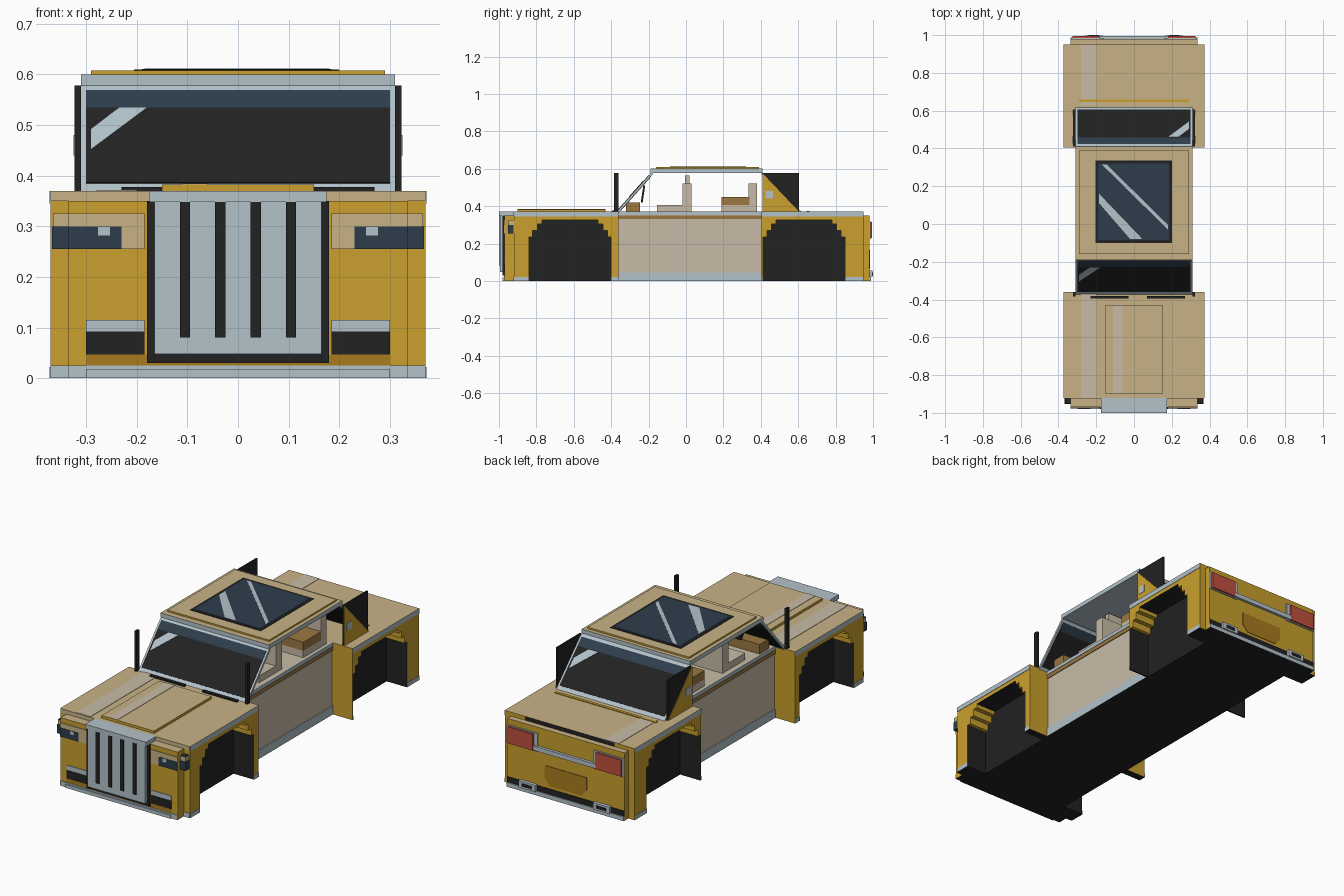
import bpy
import bmesh
from mathutils import Vector

if "Cube" in bpy.data.objects:
    bpy.data.objects.remove(bpy.data.objects["Cube"])

COLOURS = {
    "yellow": (0.59, 0.35, 0.027), "dark_yellow": (0.40, 0.20, 0.013),
    "sand": (0.58, 0.45, 0.24), "beige": (0.58, 0.50, 0.38),
    "pale_blue": (0.45, 0.54, 0.59), "black": (0.016, 0.016, 0.016),
    "navy": (0.027, 0.048, 0.072), "red": (0.53, 0.08, 0.048),
    "brown": (0.33, 0.19, 0.055),
}
MATS = {}
for key, rgb in COLOURS.items():
    MATS[key] = bpy.data.materials.new(key)
    MATS[key].diffuse_color = (*rgb, 1)


def prism(name, pts, origin, u, v, w, colour, rule=None):
    """Extrude a flat outline by w; rule(centre, normal) may recolour faces."""
    o, u, v, w = map(Vector, (origin, u, v, w))
    bm = bmesh.new()
    a = [bm.verts.new(o + u * p + v * q) for p, q in pts]
    b = [bm.verts.new(x.co + w) for x in a]
    bm.faces.new(a)
    bm.faces.new(b[::-1])
    for i in range(len(a)):
        j = (i + 1) % len(a)
        bm.faces.new((a[i], b[i], b[j], a[j]))
    bmesh.ops.recalc_face_normals(bm, faces=bm.faces)
    bm.normal_update()
    me = bpy.data.meshes.new(name)
    keys = list(COLOURS) if rule else [colour]
    for k in keys:
        me.materials.append(MATS[k])
    if rule:
        for f in bm.faces:
            f.material_index = keys.index(rule(f.calc_center_median(), f.normal) or colour)
    bm.to_mesh(me)
    bm.free()
    ob = bpy.data.objects.new(name, me)
    bpy.context.collection.objects.link(ob)
    return ob


def box(name, xs, ys, zs, colour, top=None, both=False):
    def rule(c, n):
        if n.z > 0.9:
            return top
        if n.z < -0.9 and c.z < 0.01:
            return "black"
    for s in ((1, -1) if both else (1,)):
        x0, x1 = sorted((xs[0] * s, xs[1] * s))
        label = name if not both else name + ("_right" if s > 0 else "_left")
        prism(label, [(x0, ys[0]), (x1, ys[0]), (x1, ys[1]), (x0, ys[1])],
              (0, 0, zs[0]), (1, 0, 0), (0, 1, 0), (0, 0, zs[1] - zs[0]), colour, rule)


def rect(x0, x1, y0, y1):
    return [(x0, y0), (x1, y0), (x1, y1), (x0, y1)]


# Central body: hood block, cabin tub and rear deck block
box("hood_core", (-.255, .255), (-.92, -.36), (0, .37), "black", "sand")
box("cabin_tub", (-.255, .255), (-.36, .405), (0, .37), "beige", "beige")
box("rear_core", (-.255, .255), (.405, .95), (0, .37), "black", "sand")
box("door_sill", (.255, .259), (-.36, .405), (0, .045), "pale_blue", both=True)
box("door_stripe", (.255, .259), (-.36, .405), (.33, .35), "brown", both=True)
box("door_top_trim", (.255, .259), (-.36, .405), (.352, .37), "pale_blue", both=True)


# Fenders with stepped wheel openings
def fender(name, y0, y1, a, b):
    steps = [(0, 0), (0, .235), (.02, .235), (.02, .27), (.045, .27), (.045, .305),
             (.07, .305), (.07, .325)]
    arch = [(a + p, q) for p, q in steps] + [(b - p, q) for p, q in steps[::-1]]
    outline = [(y0, 0)] + arch + [(y1, 0), (y1, .37), (y0, .37)]

    def rule(c, n):
        if n.z > .9:
            return "sand"
        if n.z < -.9 and (c.z < .01 or c.z > .32):
            return "black"
        if abs(n.y) > .9 and c.z < .2 and min(abs(c.y - a), abs(c.y - b)) < .005:
            return "black"
    for s, side in ((1, "right"), (-1, "left")):
        prism(f"{name}_{side}", outline, (.255 * s, 0, 0), (0, 1, 0), (0, 0, 1),
              (.115 * s, 0, 0), "yellow", rule)
    box(name + "_top_trim", (.37, .372), (y0, y1), (.345, .37), "pale_blue", "sand", True)
    for i, (p, q) in enumerate(((y0, a), (b, y1))):
        box(f"{name}_foot_trim_{i}", (.37, .372), (p, q), (0, .022), "pale_blue", None, True)


fender("front_fender", -.92, -.36, -.84, -.40)
fender("rear_fender", .405, .95, .412, .85)

# Hood panel and paler stripes on the upper surfaces
box("hood_panel", (-.15, .15), (-.90, -.43), (.37, .383), "yellow", "sand")
for i, (p, q, r, t, z) in enumerate(((-.28, -.20, -.92, -.36, .37), (-.11, -.06, -.90, -.43, .383),
                                     (-.28, -.20, .63, .95, .37))):
    box(f"pale_stripe_{i}", (p, q), (r, t), (z, z + .002), "beige")
box("deck_line", (-.29, .29), (.645, .66), (.37, .374), "yellow")

# Nose, bumper and grille
box("nose", (-.335, .335), (-.97, -.92), (0, .35), "yellow", "sand")
box("nose_top_trim", (.175, .37), (-.923, -.92), (.35, .37), "sand", None, True)
box("front_bumper", (-.335, .335), (-.974, -.97), (0, .025), "pale_blue")
box("front_bumper_bar", (-.30, .30), (-.98, -.974), (0, .018), "pale_blue")
box("bumper_corner", (.335, .37), (-.923, -.92), (0, .025), "pale_blue", None, True)
box("lower_shade_strip", (-.30, .30), (-.972, -.97), (.025, .046), "dark_yellow")
box("grille_surround", (-.18, .18), (-.977, -.97), (.03, .35), "black")
box("grille", (-.165, .165), (-.995, -.977), (.048, .35), "pale_blue")
box("grille_cap", (-.175, .175), (-1.0, -.92), (.348, .37), "pale_blue")
for i in range(4):
    x = -.105 + .07 * i
    box(f"grille_slot_{i}", (x - .01, x + .01), (-.998, -.995), (.08, .348), "black")
box("grille_edge", (.165, .18), (-.98, -.977), (.03, .348), "black", None, True)

# Headlights wrapping round the nose, and lower lamps
box("headlight_corner", (.335, .365), (-.95, -.92), (.255, .325), "sand", "black", True)
box("headlight_band", (.185, .335), (-.974, -.97), (.255, .325), "sand", None, True)
box("headlight_glass", (.23, .335), (-.976, -.974), (.255, .30), "navy", None, True)
box("headlight_corner_glass", (.335, .367), (-.953, -.921), (.255, .30), "navy", None, True)
for x in (-.265, .265):
    box("headlight_glint", (x - .012, x + .012), (-.978, -.976), (.282, .30), "pale_blue")
box("lower_lamp", (.185, .30), (-.974, -.97), (.047, .092), "black", None, True)
box("lower_lamp_trim", (.185, .30), (-.974, -.97), (.092, .115), "pale_blue", None, True)

# Tailgate, tail lights and rear bumper
box("tailgate", (-.335, .335), (.95, .98), (0, .35), "yellow", "sand")
box("tail_light_frame", (.16, .335), (.98, .986), (.225, .32), "pale_blue", None, True)
box("tail_light", (.18, .325), (.986, .995), (.23, .315), "red", None, True)
box("tailgate_bar", (-.18, .18), (.98, .994), (.232, .255), "pale_blue")
prism("tailgate_recess", [(-.12, .165), (.12, .165), (.12, .10), (.09, .065), (-.09, .065), (-.12, .10)],
      (0, .98, 0), (1, 0, 0), (0, 0, 1), (0, .003, 0), "dark_yellow")
box("rear_shade_strip", (-.335, .335), (.98, .983), (.022, .05), "black")
box("rear_bumper", (-.335, .335), (.98, .988), (0, .022), "pale_blue")
box("tow_plate", (.165, .26), (.98, .997), (.02, .055), "pale_blue", None, True)
box("tow_slot", (.185, .24), (.997, 1.0), (.03, .045), "black", None, True)

# Roof and sunroof
box("roof_frame", (-.31, .31), (-.19, .41), (.578, .60), "pale_blue", "sand")
box("roof_panel", (-.29, .29), (-.16, .39), (.60, .608), "yellow", "sand")
box("sunroof_border", (-.205, .20), (-.10, .335), (.608, .61), "black")
box("sunroof_glass", (-.19, .185), (-.085, .32), (.61, .611), "navy")
for i, pts in enumerate(([(-.185, .16), (-.185, .11), (-.02, -.08), (.045, -.08)],
                         [(-.17, .315), (.18, -.03), (.18, -.005), (-.145, .315)])):
    prism(f"sunroof_glint_{i}", pts, (0, 0, .611), (1, 0, 0), (0, 1, 0), (0, 0, .001), "pale_blue")


# Sloping windows: v runs 0..1 from sill to roof
def window(name, low, high, flip):
    o = Vector((0, *low))
    v = Vector((0, high[0] - low[0], high[1] - low[1]))
    n = Vector((0, -v.z, v.y) if flip < 0 else (0, v.z, -v.y)).normalized()
    def pane(part, pts, d0, d1, c):
        prism(f"{name}_{part}", pts, o + n * d0, (1, 0, 0), v, n * (d1 - d0), c)
    pane("frame", rect(-.31, .31, 0, 1), -.012, 0, "pale_blue")
    pane("glass", rect(-.30, .30, .07, .78), -.014, .002, "black")
    pane("tint_band", rect(-.30, .30, .78, .94), -.014, .002, "navy")
    s = -flip
    pane("glint", [(-.29 * s, .38), (-.18 * s, .77), (-.235 * s, .77), (-.29 * s, .57)][::1],
         .002, .004, "pale_blue") if s > 0 else \
        pane("glint", [(.29, .38), (.18, .77), (.235, .77), (.29, .57)], .002, .004, "pale_blue")


window("windscreen", (-.372, .37), (-.185, .58), -1)
window("rear_window", (.618, .37), (.41, .58), 1)

# Rear quarter plates: black square with a yellow triangle on the outside
box("rear_quarter_plate", (.311, .32), (.41, .605), (.37, .578), "black", None, True)
for s, side in ((1, "right"), (-1, "left")):
    prism(f"rear_quarter_triangle_{side}", [(.41, .37), (.605, .37), (.41, .575)],
          (.32 * s, 0, 0), (0, 1, 0), (0, 0, 1), (.003 * s, 0, 0), "yellow")
box("quarter_badge_plate", (.323, .325), (.425, .465), (.44, .48), "pale_blue", None, True)

# Upright posts beside the windscreen, and wipers
box("windscreen_post", (.31, .323), (-.385, -.362), (.37, .578), "black", None, True)
for x in (-.13, .17):
    box("wiper", (x - .10, x + .10), (-.395, -.38), (.37, .378), "black")

# Interior
box("dashboard", (-.25, .25), (-.32, -.245), (.37, .42), "brown")
ring = [(-.05, 0), (-.03, .045), (.03, .045), (.05, 0), (.03, -.045), (-.03, -.045)]
prism("steering_wheel", ring, (-.12, -.235, .465), (1, 0, 0), (0, .15, 1), (0, .01, 0), "black")
box("front_seat_base", (.04, .23), (-.155, .03), (.37, .405), "beige", None, True)
box("front_seat_back", (.04, .23), (-.02, .03), (.405, .52), "beige", None, True)
box("front_headrest", (.09, .18), (-.005, .02), (.52, .565), "beige", None, True)
box("rear_seat_base", (-.24, .24), (.19, .34), (.37, .405), "beige")
box("rear_seat_cushion", (-.24, .24), (.19, .34), (.405, .45), "brown")
box("rear_seat_back", (-.24, .24), (.335, .38), (.37, .52), "beige")

for m in bpy.data.materials:
    if m.users and not m.is_grease_pencil:
        m.use_nodes = True
        m.node_tree.nodes["Principled BSDF"].inputs["Base Color"].default_value = m.diffuse_color
